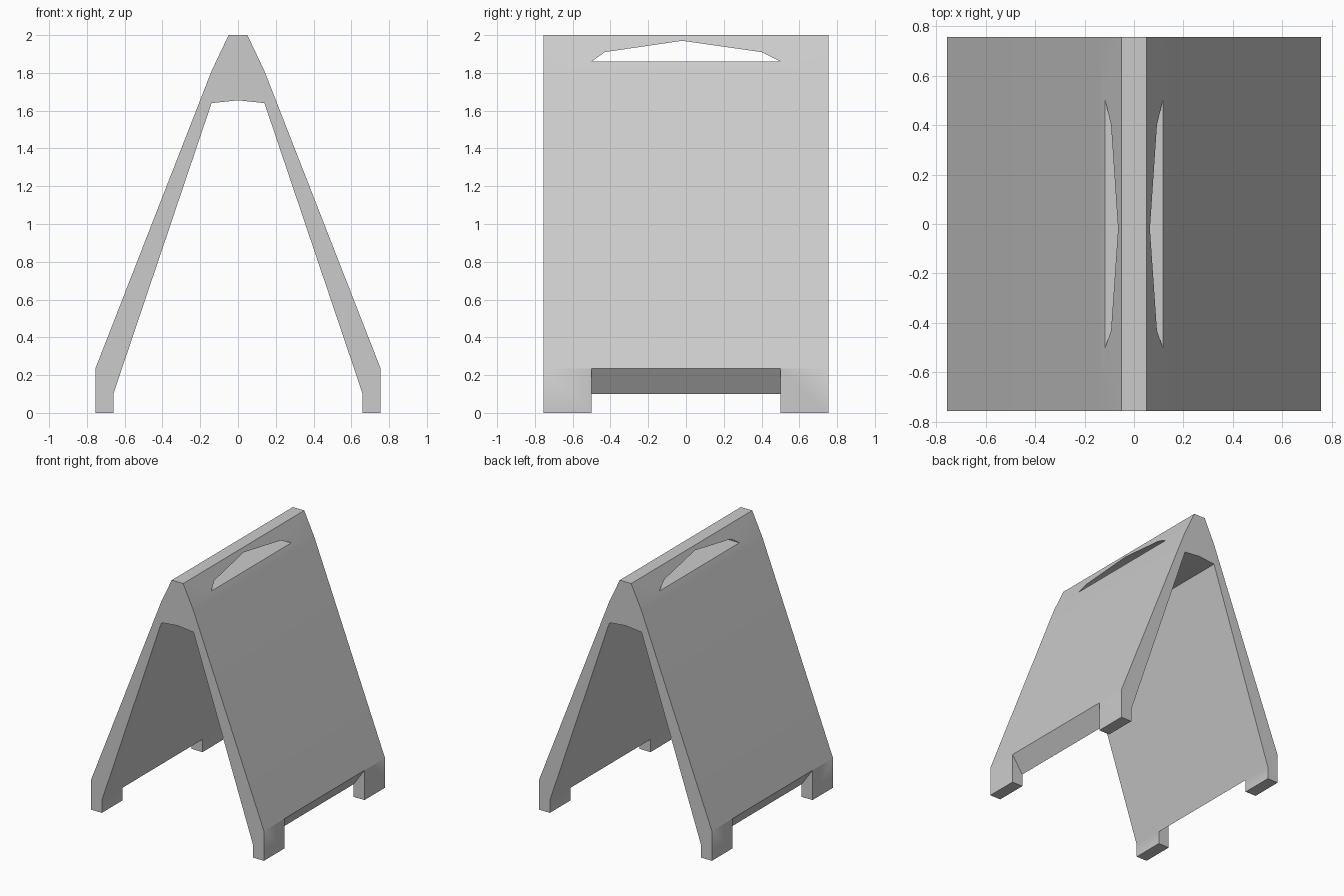
import bpy, bmesh, math
from mathutils import Vector

if "Cube" in bpy.data.objects:
    bpy.data.objects.remove(bpy.data.objects["Cube"])


def prism(name, pts, depth, to3d):
    """Extrude a 2D outline symmetrically to both sides of its plane."""
    bm = bmesh.new()
    a = [bm.verts.new(to3d(u, v, -depth)) for u, v in pts]
    b = [bm.verts.new(to3d(u, v, depth)) for u, v in pts]
    bm.faces.new(a)
    bm.faces.new(b)
    n = len(pts)
    for i in range(n):
        j = (i + 1) % n
        bm.faces.new((a[i], a[j], b[j], b[i]))
    bmesh.ops.recalc_face_normals(bm, faces=bm.faces)
    me = bpy.data.meshes.new(name)
    bm.to_mesh(me)
    bm.free()
    ob = bpy.data.objects.new(name, me)
    bpy.context.collection.objects.link(ob)
    return ob


def along_y(u, v, d):
    return Vector((u, d, v))


def along_x(u, v, d):
    return Vector((d, u, v))


# Folding board: half of the A profile, mirrored across x
half = [(0.05, 2.0), (0.14, 1.81), (0.755, 0.235), (0.755, 0.0),
        (0.66, 0.0), (0.66, 0.1), (0.14, 1.64)]
profile = half + [(0.0, 1.655)] + [(-x, z) for x, z in reversed(half)]
board = prism("sign_board", profile, 0.755, along_y)

# Carry handle slot through both panels
slot = [(-0.5, 1.86), (0.5, 1.86), (0.4, 1.91), (-0.02, 1.97), (-0.43, 1.91)]
cutters = [prism("handle_cutter", slot, 0.4, along_x)]

# Slanted notch under each panel, leaving four feet
slope = 0.135 / 0.095
for s, side in ((1, "right"), (-1, "left")):
    notch = [(s * 0.56, 0.1 - 0.1 * slope), (s * 0.855, 0.235 + 0.1 * slope),
             (s * 0.855, -0.2), (s * 0.56, -0.2)]
    cutters.append(prism("notch_cutter_" + side, notch, 0.5, along_y))

bpy.context.view_layer.objects.active = board
board.select_set(True)
for c in cutters:
    c.hide_render = True
    mod = board.modifiers.new(c.name, 'BOOLEAN')
    mod.operation = 'DIFFERENCE'
    mod.solver = 'EXACT'
    mod.object = c
    bpy.ops.object.modifier_apply(modifier=mod.name)
    bpy.data.objects.remove(c, do_unlink=True)

# Soft shading over the shallow bends only
bpy.ops.object.shade_smooth_by_angle(angle=math.radians(30))
weighted = board.modifiers.new("weighted_normals", 'WEIGHTED_NORMAL')
weighted.keep_sharp = True
